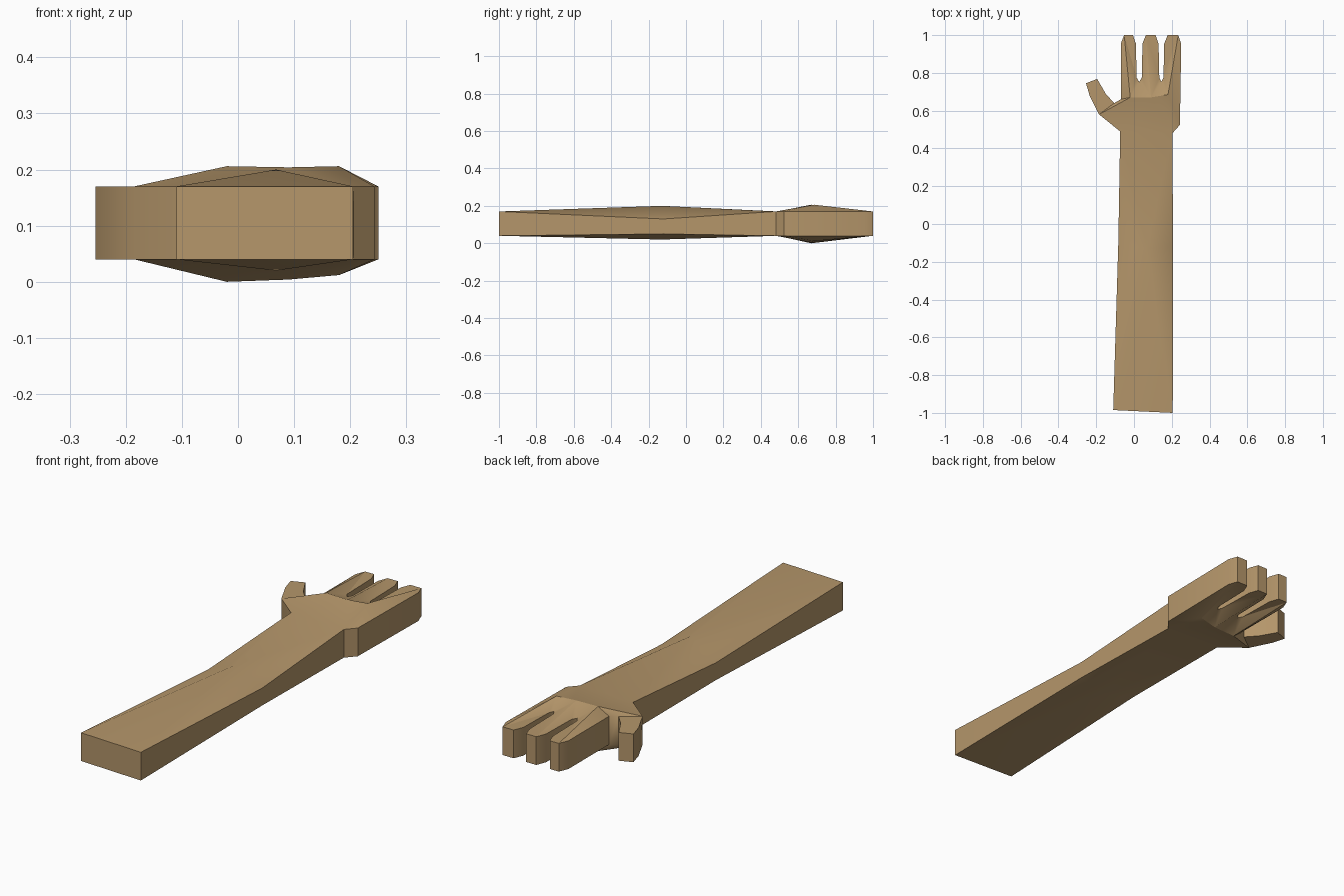
import bpy
import bmesh
import math
from mathutils import Vector
from mathutils.geometry import delaunay_2d_cdt

if "Cube" in bpy.data.objects:
    bpy.data.objects.remove(bpy.data.objects["Cube"], do_unlink=True)

TOP, BOTTOM = 0.17, 0.04        # heights of the side wall edges
MID_TOP, MID_BOTTOM = 0.13, 0.05  # wall edges where the forearm bulges

points = []   # (x, y, top height, bottom height)


def add(x, y, top=TOP, bottom=BOTTOM):
    points.append((x, y, top, bottom))
    return len(points) - 1


def finger(x0, x1):
    """Outline one finger from its right side to its left side, return tip indices."""
    add(x1, 0.955)
    right = add(x1 - 0.016, 1.0)
    left = add(x0 + 0.018, 1.0)
    add(x0, 0.955)
    return right, left


def web(x_left, x_right):
    """Notch between two fingers."""
    middle = (x_left + x_right) / 2
    add(x_right - 0.004, 0.775)
    add(middle, 0.752)
    add(x_left + 0.004, 0.775)


# Forearm, outer side
add(-0.11, -0.985)
add(0.205, -1.0)
mid_outer = add(0.207, -0.12, MID_TOP, MID_BOTTOM)
wrist_outer = add(0.203, 0.48)
add(0.243, 0.525)

# Fingers and the webs between them
outer_tip, _ = finger(0.16, 0.25)
web(0.13, 0.16)
_, middle_tip = finger(0.045, 0.13)
web(0.01, 0.045)
_, inner_tip = finger(-0.07, 0.01)
add(-0.07, 0.66)

# Thumb
for x, y in [(-0.105, 0.64), (-0.15, 0.69), (-0.195, 0.768),
             (-0.254, 0.745), (-0.235, 0.68)]:
    add(x, y)
thumb_joint = add(-0.185, 0.58)

# Wrist and forearm, inner side
wrist_inner = add(-0.073, 0.49)
mid_inner = add(-0.083, -0.1, MID_TOP, MID_BOTTOM)
outline_count = len(points)

# Raised points of the forearm and the knuckles
bulge = add(0.068, -0.13, 0.2, 0.02)
inner_knuckle = add(-0.02, 0.67, 0.206, 0.0)
middle_knuckle = add(0.09, 0.67, 0.204, 0.004)
outer_knuckle = add(0.18, 0.685, 0.206, 0.012)

creases = [
    (wrist_inner, wrist_outer), (mid_inner, bulge), (bulge, mid_outer),
    (bulge, wrist_inner), (bulge, wrist_outer),
    (inner_knuckle, middle_knuckle), (middle_knuckle, outer_knuckle),
    (inner_knuckle, inner_tip), (middle_knuckle, middle_tip),
    (outer_knuckle, outer_tip), (inner_knuckle, thumb_joint),
    (inner_knuckle, wrist_inner), (outer_knuckle, wrist_outer),
]

# Fill the outline with triangles that follow the creases
flat = [Vector(p[:2]) for p in points]
result = delaunay_2d_cdt(flat, creases, [list(range(outline_count))], 1, 1e-5)
triangles, sources = result[2], result[3]

bm = bmesh.new()
upper = [bm.verts.new((x, y, top)) for x, y, top, low in points]
lower = [bm.verts.new((x, y, low)) for x, y, top, low in points]
for tri in triangles:
    ids = [sources[i][0] for i in tri]
    bm.faces.new([upper[i] for i in ids])
    bm.faces.new([lower[i] for i in reversed(ids)])

# Side walls
for i in range(outline_count):
    j = (i + 1) % outline_count
    bm.faces.new((lower[i], lower[j], upper[j], upper[i]))
bmesh.ops.recalc_face_normals(bm, faces=bm.faces)

mesh = bpy.data.meshes.new("arm_and_hand")
bm.to_mesh(mesh)
bm.free()
arm = bpy.data.objects.new("arm_and_hand", mesh)
bpy.context.collection.objects.link(arm)

# Tan material
tan = bpy.data.materials.new("tan")
tan.use_nodes = True
colour = (0.46, 0.305, 0.145, 1.0)
tan.diffuse_color = colour
tan.node_tree.nodes["Principled BSDF"].inputs["Base Color"].default_value = colour
mesh.materials.append(tan)

bpy.ops.object.select_all(action="DESELECT")
arm.select_set(True)
bpy.context.view_layer.objects.active = arm
bpy.ops.object.shade_smooth_by_angle(angle=math.radians(30))
